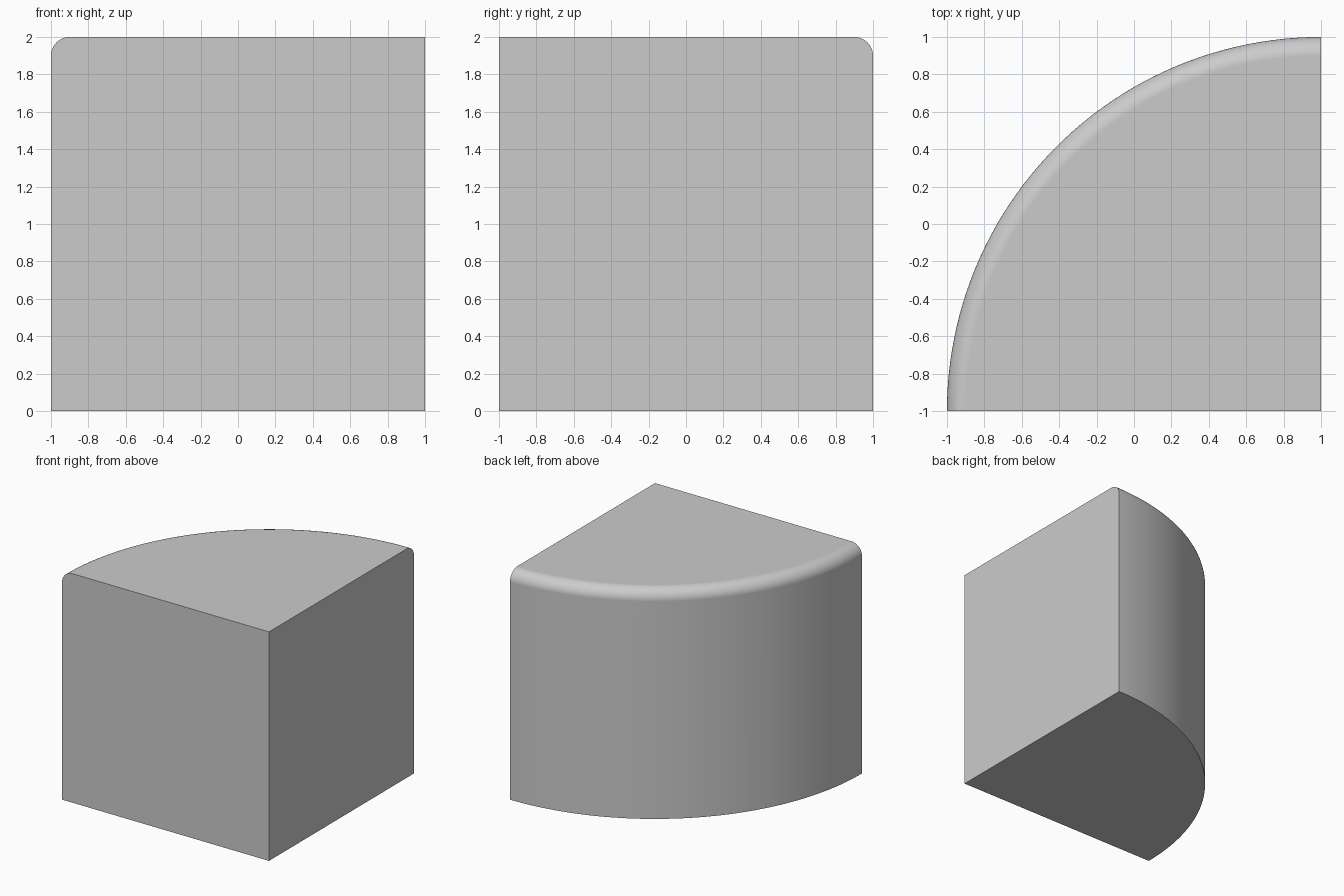
import bpy, bmesh
from math import sin, cos, pi, radians

if "Cube" in bpy.data.objects:
    bpy.data.objects.remove(bpy.data.objects["Cube"])

RADIUS, HEIGHT, FILLET = 2.0, 2.0, 0.1
ARC_STEPS, FILLET_STEPS = 48, 10
CX, CY = 1.0, -1.0

# Outer profile (radius, height): straight wall then rounded top edge
profile = [(RADIUS, 0.0)]
for i in range(FILLET_STEPS + 1):
    a = pi / 2 * i / FILLET_STEPS
    profile.append((RADIUS - FILLET + FILLET * cos(a), HEIGHT - FILLET + FILLET * sin(a)))

bm = bmesh.new()
bottom_corner = bm.verts.new((CX, CY, 0))
top_corner = bm.verts.new((CX, CY, HEIGHT))

# Sweep the profile a quarter turn about the corner
columns = []
for j in range(ARC_STEPS + 1):
    a = pi / 2 + pi / 2 * j / ARC_STEPS
    columns.append([bm.verts.new((CX + r * cos(a), CY + r * sin(a), z)) for r, z in profile])
for c, d in zip(columns, columns[1:]):
    for k in range(len(profile) - 1):
        bm.faces.new((c[k], d[k], d[k + 1], c[k + 1]))

# Top, bottom and the two flat sides
bm.faces.new([top_corner] + [c[-1] for c in columns])
bm.faces.new([bottom_corner] + [c[0] for c in columns])
for c in (columns[0], columns[-1]):
    bm.faces.new([bottom_corner] + c + [top_corner])
bmesh.ops.recalc_face_normals(bm, faces=bm.faces)

mesh = bpy.data.meshes.new("quarter_round_block")
bm.to_mesh(mesh)
bm.free()
block = bpy.data.objects.new("quarter_round_block", mesh)
bpy.context.collection.objects.link(block)

# Smooth the curve, keep the flat faces crisp
bpy.context.view_layer.objects.active = block
block.select_set(True)
bpy.ops.object.shade_smooth_by_angle(angle=radians(30))
weighted = block.modifiers.new("even_normals", 'WEIGHTED_NORMAL')
weighted.keep_sharp = True
